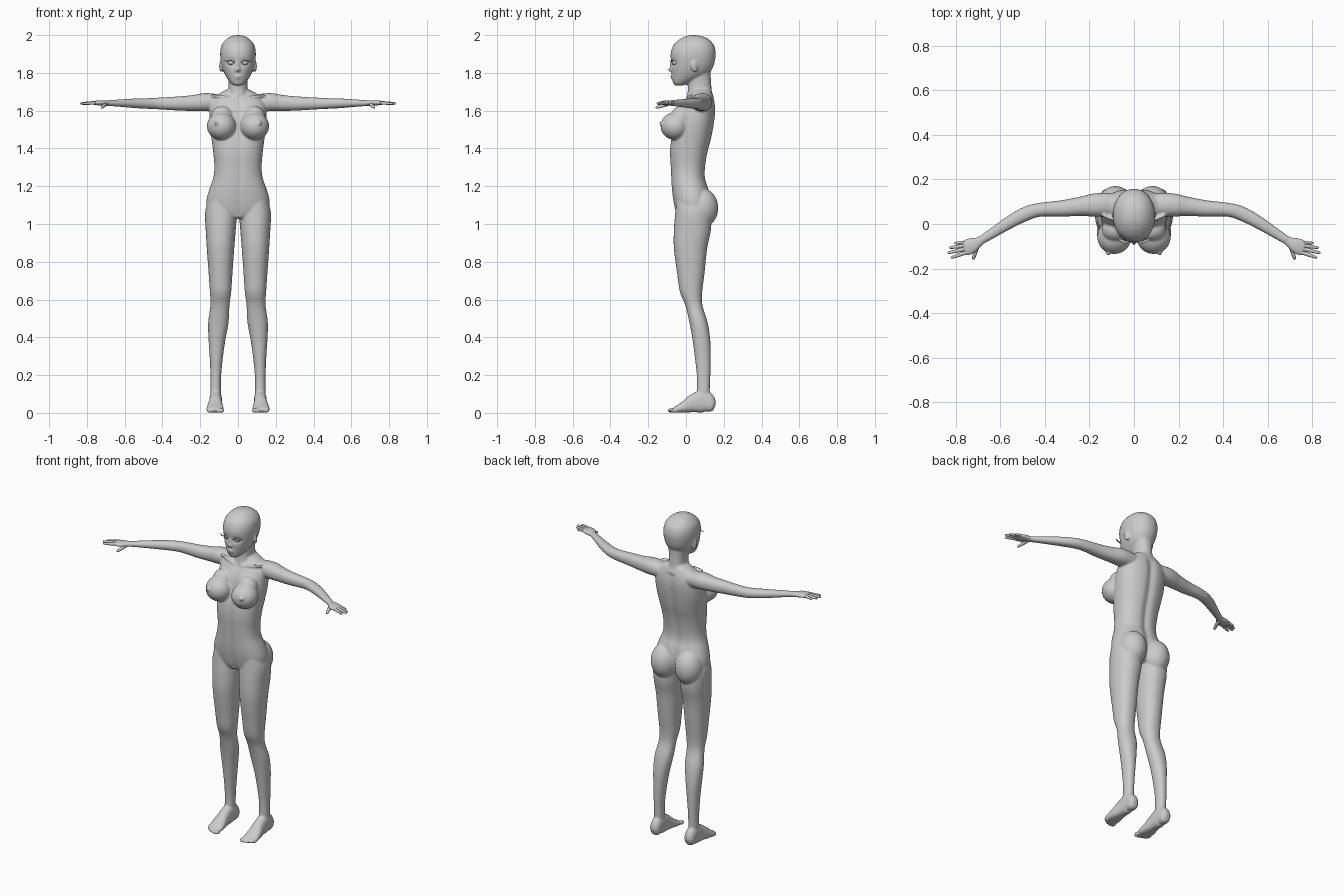
import bpy, bmesh, math
from mathutils import Vector, Matrix


def spline(rows, n=5):
    """Catmull-Rom interpolation of rows of numbers."""
    out = []
    for i in range(len(rows) - 1):
        a, b, c, d = (rows[max(i - 1, 0)], rows[i], rows[i + 1], rows[min(i + 2, len(rows) - 1)])
        for k in range(n):
            t = k / n
            out.append([q + 0.5 * t * (r - p + t * (2 * p - 5 * q + 4 * r - s + t * (3 * (q - r) + s - p)))
                        for p, q, r, s in zip(a, b, c, d)])
    out.append(list(rows[-1]))
    return out


def loft(bm, frames, sides=32, p=2.2, shape=None):
    """Skin super-ellipse rings given as (centre, half axis u, half axis v)."""
    rings = []
    for c, u, v in frames:
        ring = []
        for k in range(sides):
            a = 2 * math.pi * k / sides
            x, y = (math.copysign(abs(f) ** (2 / p), f) for f in (math.cos(a), math.sin(a)))
            co = c + u * x + v * y
            ring.append(bm.verts.new(shape(co) if shape else co))
        rings.append(ring)
    for r0, r1 in zip(rings, rings[1:]):
        for k in range(sides):
            j = (k + 1) % sides
            bm.faces.new((r0[k], r0[j], r1[j], r1[k]))
    bm.faces.new(rings[0])
    bm.faces.new(rings[-1])


def column(bm, rows, s=1, **kw):
    """Upright loft from rows (z, x0, x1, y front, y back)."""
    loft(bm, [(Vector((s * (a + b) / 2, (f + k) / 2, z)), Vector(((b - a) / 2, 0, 0)),
               Vector((0, (k - f) / 2, 0))) for z, a, b, f, k in spline(rows)], **kw)


def limb(bm, rows, s=1, n=5, **kw):
    """Loft along a path from rows (x, y, z, sideways radius, vertical radius)."""
    pts = spline(rows, n)
    frames = []
    for i, r in enumerate(pts):
        q0, q1 = pts[max(i - 1, 0)], pts[min(i + 1, len(pts) - 1)]
        t = (Vector(q1[:3]) - Vector(q0[:3])).normalized()
        side = t.cross(Vector((0, 0, 1))).normalized()
        up = side.cross(t)
        f = Vector((s, 1, 1))
        frames.append((Vector(r[:3]) * f, side * r[3] * f, up * r[4] * f))
    loft(bm, frames, **kw)


def ball(bm, c, r, s=1, rot=0):
    m = (Matrix.Translation((c[0] * s, c[1], c[2])) @ Matrix.Rotation(rot * s, 4, 'Z')
         @ Matrix.Diagonal((*r, 1)))
    bmesh.ops.create_uvsphere(bm, u_segments=24, v_segments=16, radius=1, matrix=m)


def finish(bm, name):
    bmesh.ops.recalc_face_normals(bm, faces=bm.faces)
    for f in bm.faces:
        f.smooth = True
    me = bpy.data.meshes.new(name)
    bm.to_mesh(me)
    bm.free()
    ob = bpy.data.objects.new(name, me)
    bpy.context.collection.objects.link(ob)
    return ob


def sym(rows):
    return [(z, -w, w, f, b) for z, w, f, b in rows]


def torso_shape(co):
    # spine groove and midline of the abdomen
    g = math.exp(-(co.x / 0.022) ** 2)
    if 1.05 < co.z < 1.66:
        co.y += -0.012 * g if co.y > 0.03 else 0.006 * g
    return co


def head_shape(co):
    # eye sockets
    if co.y < 0:
        d = ((abs(co.x) - 0.036) / 0.022) ** 2 + ((co.z - 1.853) / 0.016) ** 2
        co.y += 0.013 * math.exp(-d)
    return co


body = bmesh.new()

# torso
column(body, sym([
    (1.715, .05, .03, .13), (1.69, .10, .022, .14), (1.65, .14, -.01, .152), (1.6, .15, -.04, .157),
    (1.53, .15, -.06, .15), (1.45, .14, -.08, .135), (1.38, .131, -.087, .117), (1.3, .125, -.083, .104),
    (1.24, .132, -.08, .104), (1.18, .153, -.076, .122), (1.12, .167, -.068, .13),
    (1.06, .155, -.054, .12), (1.03, .07, -.035, .09)]), sides=64, p=2.3, shape=torso_shape)

# neck
column(body, sym([(1.62, .07, .0, .145), (1.67, .06, .004, .142), (1.71, .051, .01, .136),
                  (1.76, .05, .01, .132), (1.82, .055, .02, .13)]))

# head
column(body, sym([
    (1.733, .018, -.055, -.015), (1.742, .034, -.066, .01), (1.765, .053, -.073, .065),
    (1.795, .071, -.076, .118), (1.83, .084, -.079, .143), (1.87, .092, -.081, .154),
    (1.91, .094, -.08, .157), (1.95, .085, -.064, .146), (1.98, .06, -.03, .117),
    (1.995, .033, .003, .08), (2.0, .008, .03, .05)]), sides=64, p=2.15, shape=head_shape)
# nose and lips
ball(body, (0, -.078, 1.817), (.013, .017, .011))
ball(body, (0, -.073, 1.838), (.008, .014, .028))
ball(body, (0, -.071, 1.783), (.021, .012, .006))
ball(body, (0, -.070, 1.773), (.018, .011, .006))

for s in (1, -1):
    # ears
    ball(body, (.09, .045, 1.835), (.008, .019, .032), s, .35)
    # breasts
    ball(body, (.088, -.058, 1.518), (.077, .077, .073), s, .3)
    ball(body, (.085, -.025, 1.565), (.06, .055, .06), s)
    ball(body, (.116, -.131, 1.534), (.010, .012, .010), s)
    # collarbones
    limb(body, [(.015, .005, 1.66, .009, .008), (.07, .012, 1.672, .008, .008),
                (.14, .04, 1.68, .008, .008)], s, sides=12)
    # buttocks
    ball(body, (.083, .083, 1.085), (.081, .088, .105), s)
    # legs
    column(body, [
        (1.14, .03, .155, -.05, .11), (1.06, .008, .174, -.057, .13), (.97, .012, .171, -.064, .132),
        (.87, .02, .165, -.064, .112), (.73, .03, .155, -.046, .097), (.64, .036, .149, -.032, .086),
        (.57, .045, .146, -.004, .087), (.48, .05, .158, .018, .114), (.39, .066, .156, .034, .128),
        (.3, .079, .15, .046, .131), (.2, .089, .146, .057, .129), (.12, .09, .146, .058, .126),
        (.05, .09, .147, .055, .125)], s)
    # arms
    limb(body, [
        (.09, .088, 1.643, .05, .042), (.17, .085, 1.645, .053, .048), (.24, .079, 1.64, .043, .042),
        (.32, .07, 1.638, .037, .037), (.42, .064, 1.638, .031, .031), (.48, .048, 1.638, .032, .028),
        (.55, .012, 1.639, .029, .025), (.63, -.038, 1.64, .023, .019), (.69, -.076, 1.64, .019, .015)], s)
    # feet: rows run heel to toe
    limb(body, [
        (.118, .152, .032, .014, .018), (.118, .138, .038, .029, .036), (.118, .095, .06, .033, .06),
        (.119, .04, .05, .035, .049), (.121, 0, .034, .041, .034), (.121, -.04, .021, .046, .021),
        (.12, -.066, .015, .042, .013)], s, p=2.4)
    # toes
    for x, y, r in ((.086, -.078, .013), (.106, -.078, .0095), (.123, -.072, .009),
                    (.139, -.064, .009), (.153, -.053, .009)):
        ball(body, (x, y, r), (r * .95, .021, r), s)

body_ob = finish(body, "body")
remesh = body_ob.modifiers.new("fuse", 'REMESH')
remesh.mode = 'VOXEL'
remesh.voxel_size = 0.0055
remesh.use_smooth_shade = True
smooth = body_ob.modifiers.new("soften", 'SMOOTH')
smooth.factor = 0.5
smooth.iterations = 5

for s, label in ((1, "left"), (-1, "right")):
    # palm
    hand = bmesh.new()
    limb(hand, [(.67, -.063, 1.64, .018, .014), (.695, -.079, 1.64, .021, .014),
                (.725, -.095, 1.641, .033, .014), (.755, -.108, 1.641, .034, .011),
                (.767, -.113, 1.64, .028, .006)], s, sides=24)
    # fingers and thumb: base, tip, radius
    for a, b, r in (((.768, -.083, 1.641), (.806, -.086, 1.634), .0065),
                    ((.768, -.098, 1.642), (.829, -.107, 1.636), .0075),
                    ((.761, -.113, 1.642), (.837, -.130, 1.638), .008),
                    ((.750, -.127, 1.641), (.822, -.152, 1.637), .0078),
                    ((.702, -.096, 1.635), (.722, -.160, 1.615), .009)):
        a, b = Vector(a), Vector(b)
        rows = []
        for t, k in ((-.15, 1.1), (.2, 1.1), (.5, 1), (.8, .85), (.95, .6), (1, .15)):
            rows.append((*a.lerp(b, t), r * k, r * k))
        limb(hand, rows, s, n=2, sides=14)
    finish(hand, label + "_hand")

    # eye and lashes
    eye = bmesh.new()
    ball(eye, (.036, -.056, 1.853), (.018, .019, .012), s)
    finish(eye, label + "_eye")
    lash = bmesh.new()
    limb(lash, [(.017, -.074, 1.855, .002, .001), (.036, -.082, 1.865, .005, .001),
                (.056, -.074, 1.862, .006, .001), (.074, -.067, 1.866, .002, .001)], s, sides=8)
    finish(lash, label + "_lashes")
